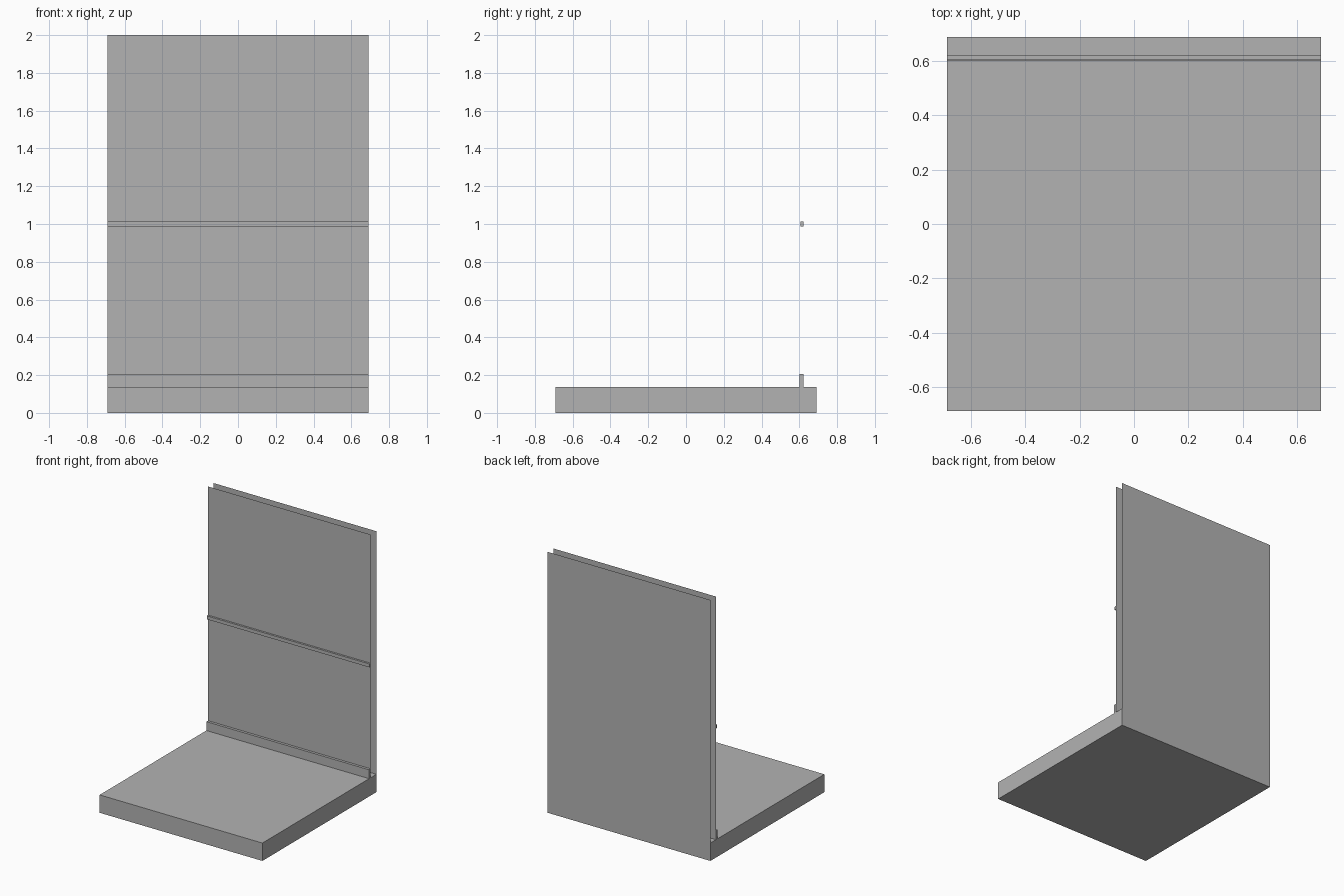
import bpy
import bmesh

if "Cube" in bpy.data.objects:
    bpy.data.objects.remove(bpy.data.objects["Cube"])

W = 0.69        # half width and half depth
FLOOR = 0.137   # floor slab height
INNER = 0.622   # y of the inner wall sheet

grey = bpy.data.materials.new("plain_grey")
grey.diffuse_color = (0.45, 0.45, 0.45, 1)
grey.use_nodes = True
grey.node_tree.nodes["Principled BSDF"].inputs["Base Color"].default_value = grey.diffuse_color


def finish(name, bm):
    mesh = bpy.data.meshes.new(name)
    bm.to_mesh(mesh)
    bm.free()
    mesh.materials.append(grey)
    obj = bpy.data.objects.new(name, mesh)
    bpy.context.collection.objects.link(obj)


def box(name, y0, y1, z0, z1, open_back=False):
    """Full-width box, optionally without its rear face."""
    bm = bmesh.new()
    bmesh.ops.create_cube(bm, size=1)
    for v in bm.verts:
        v.co.x *= 2 * W
        v.co.y = y1 if v.co.y > 0 else y0
        v.co.z = z1 if v.co.z > 0 else z0
    bm.normal_update()
    if open_back:
        back = [f for f in bm.faces if f.normal.y > 0.9]
        bmesh.ops.delete(bm, geom=back, context='FACES_ONLY')
    finish(name, bm)


def sheet(name, y, z0, z1, facing):
    """Full-width upright single-sided sheet facing -y or +y."""
    bm = bmesh.new()
    verts = [bm.verts.new(c) for c in
             ((-W, y, z0), (W, y, z0), (W, y, z1), (-W, y, z1))]
    face = bm.faces.new(verts)
    if facing > 0:
        face.normal_flip()
    finish(name, bm)


# Floor slab, closed at the rear by the outer wall
box("floor_slab", -W, W, 0, FLOOR, open_back=True)

# Two thin wall sheets with a gap between them
sheet("outer_wall", W, 0, 2, 1)
sheet("inner_wall", INNER, FLOOR, 2, -1)

# Wall trim
box("skirting_board", 0.602, INNER, FLOOR, 0.205)
box("wall_rail", 0.607, INNER, 0.988, 1.014)
